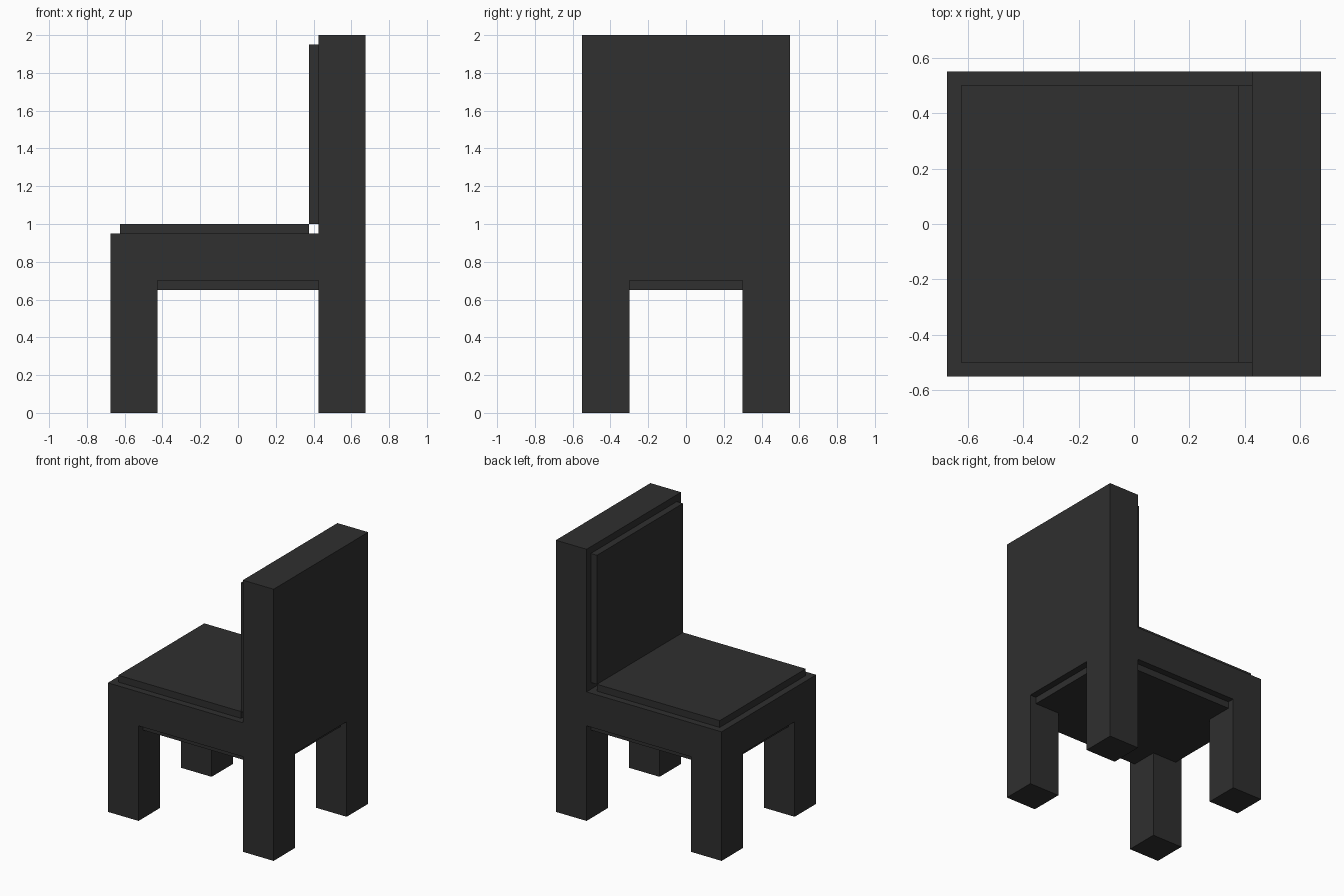
import bpy, bmesh, math
from mathutils import Vector

if "Cube" in bpy.data.objects:
    bpy.data.objects.remove(bpy.data.objects["Cube"])

charcoal = bpy.data.materials.new("charcoal")
charcoal.diffuse_color = (0.029, 0.029, 0.029, 1.0)
charcoal.use_nodes = True
charcoal.node_tree.nodes["Principled BSDF"].inputs["Base Color"].default_value = charcoal.diffuse_color


def add_object(name, bm):
    bmesh.ops.recalc_face_normals(bm, faces=bm.faces)
    mesh = bpy.data.meshes.new(name)
    bm.to_mesh(mesh)
    bm.free()
    mesh.materials.append(charcoal)
    obj = bpy.data.objects.new(name, mesh)
    bpy.context.collection.objects.link(obj)
    return obj


def box(name, lo, hi):
    lo, hi = Vector(lo), Vector(hi)
    bm = bmesh.new()
    bmesh.ops.create_cube(bm, size=1)
    for v in bm.verts:
        v.co = (lo + hi) / 2 + v.co * (hi - lo)
    return add_object(name, bm)


# Chair frame: a slab split into 3 x 3 cells, with corners pulled down into
# legs and the rear row pulled up into the backrest
XS = (-0.675, -0.425, 0.425, 0.675)
YS = (-0.55, -0.3, 0.3, 0.55)
ZS = (0.0, 0.7, 0.95, 2.0)


def filled(i, j, k):
    if not all(0 <= n <= 2 for n in (i, j, k)):
        return False
    if k == 0:
        return i != 1 and j != 1      # four legs
    return k == 1 or i == 2           # seat slab, then backrest


bm = bmesh.new()
for i in range(3):
    for j in range(3):
        for k in range(3):
            if not filled(i, j, k):
                continue
            cell = (i, j, k)
            for axis in range(3):
                for side in (0, 1):
                    near = list(cell)
                    near[axis] += 2 * side - 1
                    if filled(*near):
                        continue
                    a, b = (axis + 1) % 3, (axis + 2) % 3
                    loop = []
                    for da, db in ((0, 0), (1, 0), (1, 1), (0, 1)):
                        c = list(cell)
                        c[axis] += side
                        c[a] += da
                        c[b] += db
                        loop.append(bm.verts.new((XS[c[0]], YS[c[1]], ZS[c[2]])))
                    bm.faces.new(loop)
bmesh.ops.remove_doubles(bm, verts=bm.verts, dist=0.0001)
bmesh.ops.recalc_face_normals(bm, faces=bm.faces)
bmesh.ops.dissolve_limit(bm, angle_limit=math.radians(1),
                         verts=bm.verts, edges=bm.edges)
add_object("chair_frame", bm)

# Thin pads on the seat and backrest, and the panel under the seat
box("seat_pad", (-0.625, -0.5, 0.95), (0.375, 0.5, 1.0))
box("backrest_pad", (0.375, -0.5, 1.0), (0.425, 0.5, 1.95))
box("under_seat_panel", (-0.625, -0.5, 0.65), (0.625, 0.5, 0.7))
